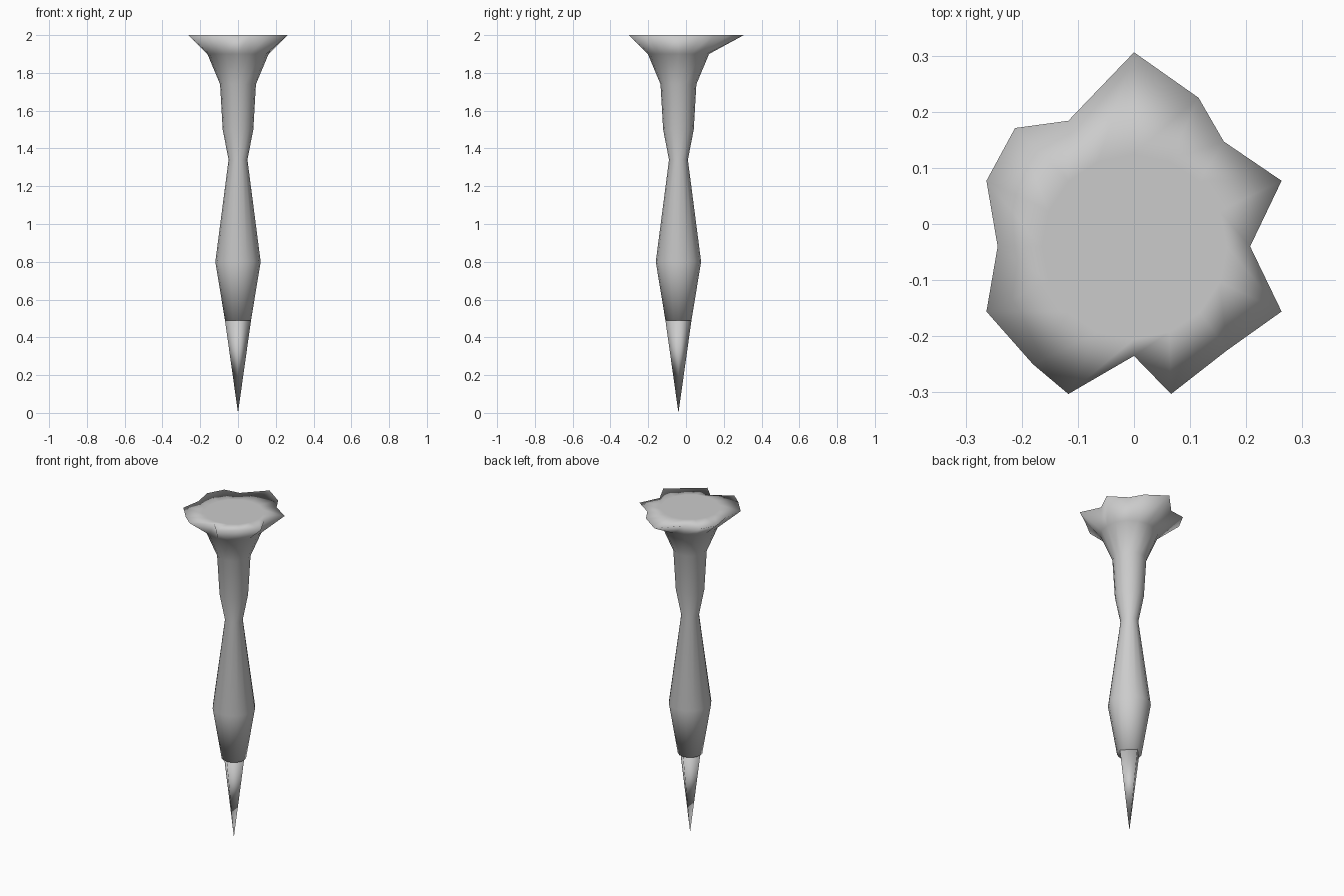
import bpy, bmesh, math

if "Cube" in bpy.data.objects:
    bpy.data.objects.remove(bpy.data.objects["Cube"])

CY = -0.04   # the stem axis sits slightly forward of centre


def ring(bm, r, z, n):
    return [bm.verts.new((r * math.cos(2 * math.pi * i / n),
                          CY + r * math.sin(2 * math.pi * i / n), z)) for i in range(n)]


def bridge(bm, a, b):
    n = len(a)
    for i in range(n):
        j = (i + 1) % n
        bm.faces.new((a[i], a[j], b[j], b[i]))


def finish(bm, name):
    bmesh.ops.recalc_face_normals(bm, faces=bm.faces)
    for f in bm.faces:
        f.smooth = True
    me = bpy.data.meshes.new(name)
    bm.to_mesh(me)
    bm.free()
    ob = bpy.data.objects.new(name, me)
    bpy.context.collection.objects.link(ob)
    return ob


# Stem: 16-sided turned profile (radius, height) flaring into a ragged head
bm = bmesh.new()
profile = [(0.069, 0.49), (0.12, 0.80), (0.05, 1.34),
           (0.081, 1.50), (0.095, 1.74), (0.162, 1.90)]
rings = [ring(bm, r, z, 16) for r, z in profile]

# Ragged rim of the head, counter-clockwise from +x
rim_xy = [(0.207, -0.04), (0.263, 0.077), (0.16, 0.147), (0.115, 0.225),
          (0, 0.306), (-0.117, 0.184), (-0.212, 0.171), (-0.263, 0.077),
          (-0.243, -0.04), (-0.263, -0.156), (-0.18, -0.25), (-0.117, -0.303),
          (0, -0.235), (0.066, -0.303), (0.166, -0.225), (0.263, -0.156)]
rings.append([bm.verts.new((x, y, 2.0)) for x, y in rim_xy])

# Flat top with an inner ring
rings.append(ring(bm, 0.165, 2.0, 16))
for a, b in zip(rings, rings[1:]):
    bridge(bm, a, b)
bm.faces.new(rings[-1])
bm.faces.new(rings[0][::-1])
finish(bm, "stem_and_head")

# Point: four-sided spike under the stem
bm = bmesh.new()
base = ring(bm, 0.069, 0.49, 4)
tip = bm.verts.new((0, CY, 0))
for i in range(4):
    bm.faces.new((base[i], tip, base[(i + 1) % 4]))
bm.faces.new(base)
finish(bm, "spike_point")
